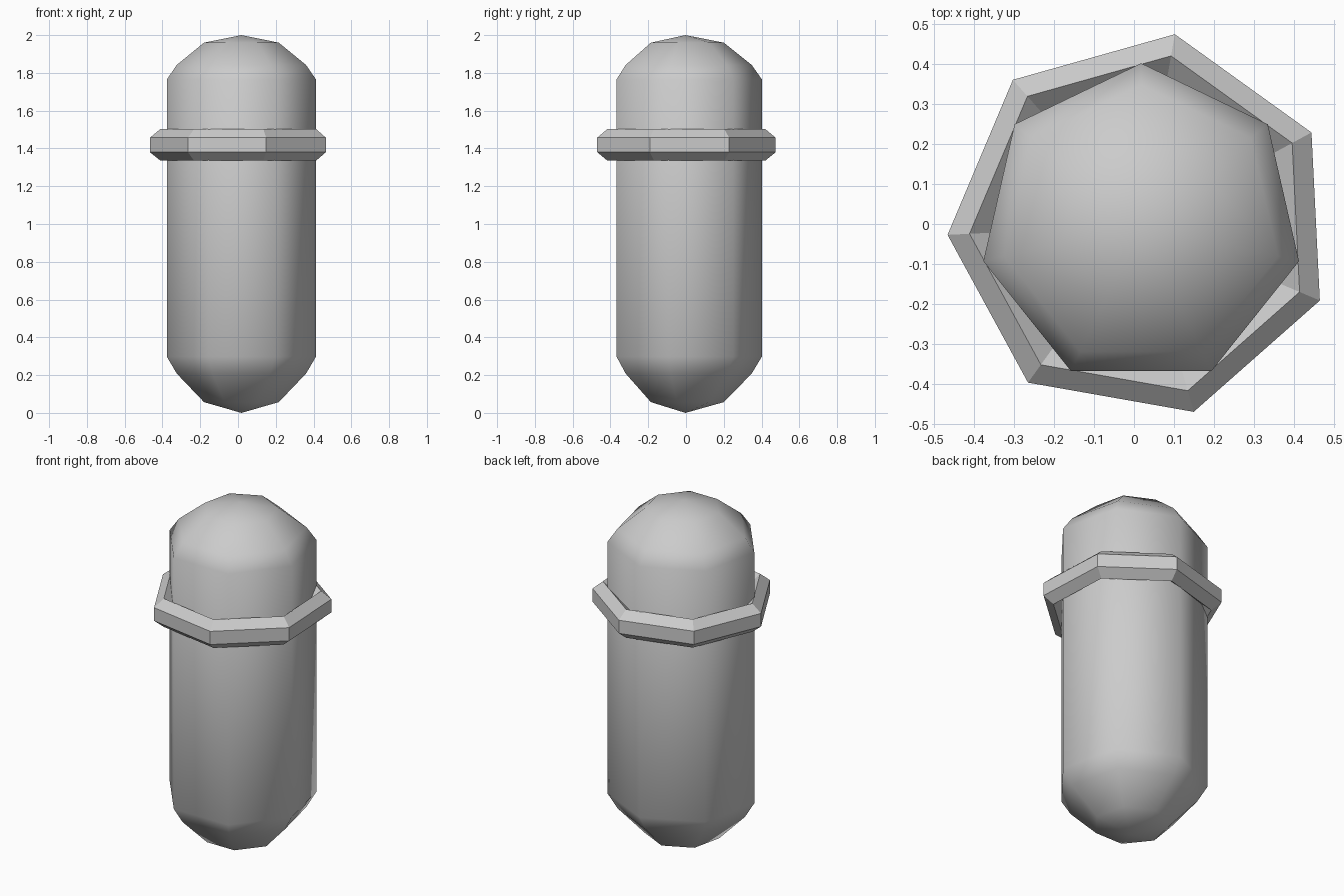
import bpy, bmesh
from math import sin, cos, radians, tau

if "Cube" in bpy.data.objects:
    bpy.data.objects.remove(bpy.data.objects["Cube"])

SIDES = 7
CENTRE = (0.018, -0.003)


def lathe(name, profile, start, closed, smooth):
    """Spin (radius, z) points round the shared axis in seven flat sides."""
    bm = bmesh.new()
    rings = []
    for r, z in profile:
        if r == 0:
            rings.append([bm.verts.new((*CENTRE, z))] * SIDES)
            continue
        angles = [radians(start) + tau * i / SIDES for i in range(SIDES)]
        rings.append([bm.verts.new((CENTRE[0] + r * cos(a), CENTRE[1] + r * sin(a), z))
                      for a in angles])
    pairs = list(zip(rings, rings[1:]))
    if closed:
        pairs.append((rings[-1], rings[0]))
    for low, high in pairs:
        for i in range(SIDES):
            j = (i + 1) % SIDES
            corners = dict.fromkeys([low[i], low[j], high[j], high[i]])
            bm.faces.new(list(corners)).smooth = smooth
    bmesh.ops.recalc_face_normals(bm, faces=bm.faces)
    mesh = bpy.data.meshes.new(name)
    bm.to_mesh(mesh)
    bm.free()
    obj = bpy.data.objects.new(name, mesh)
    bpy.context.collection.objects.link(obj)
    return obj


# Capsule body with rounded ends
lathe("capsule_body",
      [(0, 0), (0.203, 0.057), (0.351, 0.208), (0.405, 0.298),
       (0.405, 1.765), (0.351, 1.842), (0.203, 1.96), (0, 2.0)],
      90, False, True)

# Hexagonal-section collar around the upper body
lathe("collar_ring",
      [(0.485, 1.38), (0.485, 1.457), (0.43, 1.502),
       (0.375, 1.457), (0.375, 1.38), (0.43, 1.336)],
      80, True, False)
